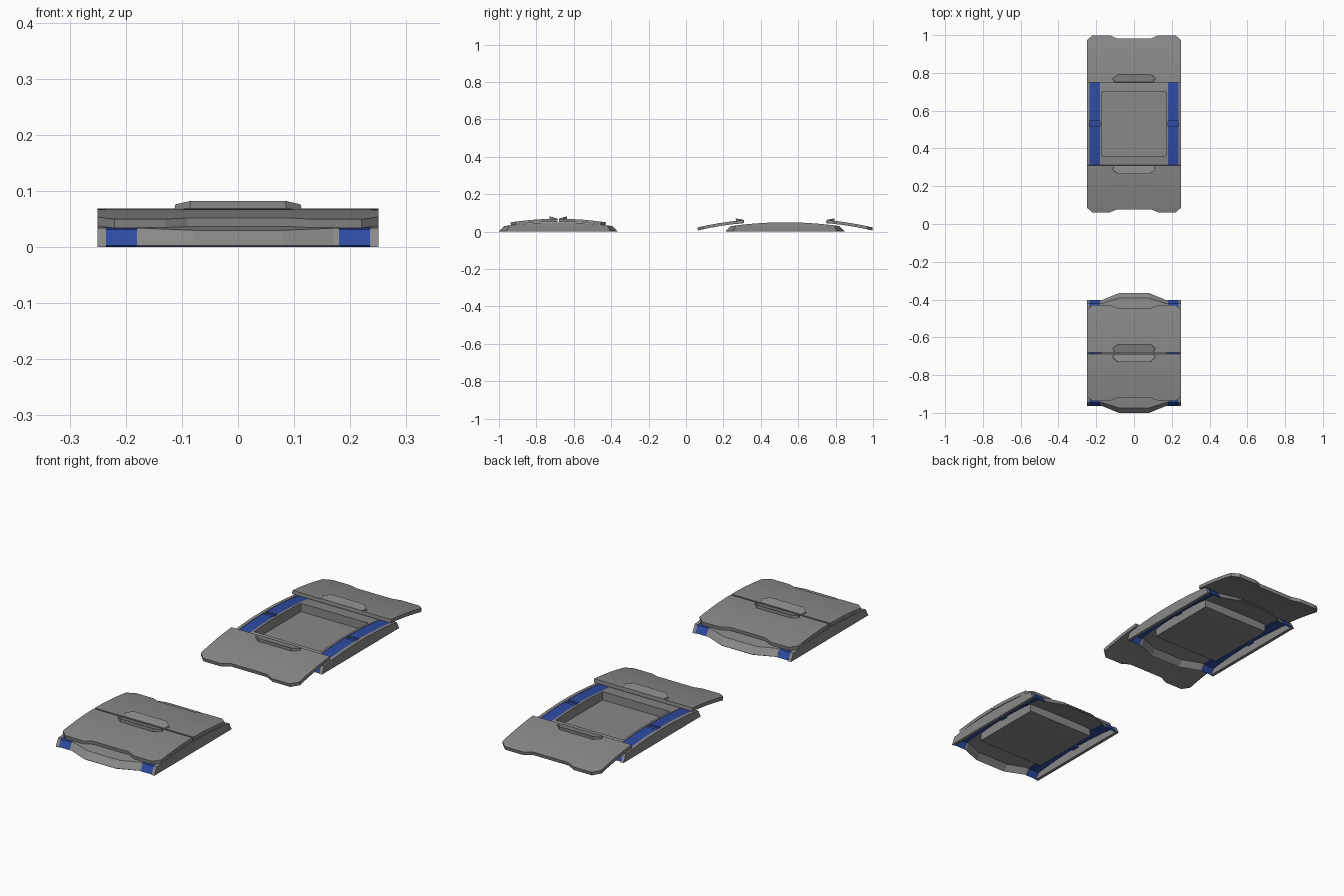
import bpy
import bmesh
import math
from mathutils import Matrix

cube = bpy.data.objects.get("Cube")
if cube:
    bpy.data.objects.remove(cube, do_unlink=True)


def material(name, rgb):
    m = bpy.data.materials.new(name)
    m.use_nodes = True
    m.diffuse_color = (*rgb, 1)
    m.node_tree.nodes["Principled BSDF"].inputs["Base Color"].default_value = (*rgb, 1)
    return m


GRAY = material("metal gray", (0.25, 0.25, 0.25))
BLUE = material("rail blue", (0.028, 0.07, 0.36))


def finish(name, bm, mat, matrix, thickness=0):
    mesh = bpy.data.meshes.new(name)
    bm.to_mesh(mesh)
    bm.free()
    mesh.materials.append(mat)
    ob = bpy.data.objects.new(name, mesh)
    bpy.context.collection.objects.link(ob)
    ob.matrix_world = matrix
    if thickness:
        mod = ob.modifiers.new("thickness", "SOLIDIFY")
        mod.thickness = thickness
        mod.offset = -1
    return ob


def sheet(name, rows, mat, matrix, thickness):
    """Grid of points (x then y rising), thickened downwards."""
    bm = bmesh.new()
    grid = [[bm.verts.new(p) for p in row] for row in rows]
    for a, b in zip(grid, grid[1:]):
        for i in range(len(a) - 1):
            bm.faces.new((a[i], a[i + 1], b[i + 1], b[i]))
    bmesh.ops.remove_doubles(bm, verts=bm.verts, dist=1e-5)
    return finish(name, bm, mat, matrix, thickness)


def prism(name, loop_a, loop_b, mat, matrix):
    """Solid between two matching outlines."""
    bm = bmesh.new()
    a = [bm.verts.new(p) for p in loop_a]
    b = [bm.verts.new(p) for p in loop_b]
    bm.faces.new(a)
    bm.faces.new(b)
    n = len(a)
    for i in range(n):
        bm.faces.new((a[i], a[(i + 1) % n], b[(i + 1) % n], b[i]))
    bmesh.ops.recalc_face_normals(bm, faces=bm.faces)
    return finish(name, bm, mat, matrix)


def arch(y):
    return 0.05 - 0.24 * y * y


def steps(a, b, n):
    return [a + (b - a) * i / n for i in range(n + 1)]


def mirrored(points):
    """Mirror a rising half list of (coordinate, tag) to both signs."""
    return [(-p, t) for p, t in reversed(points)] + points


HOLE = 0.17      # half size of the square tray
FLOOR = 0.005


# Arched deck with sloping bulged ends and a sunken tray
def build_deck(place):
    xs = mirrored([(0.08, True), (HOLE, True), (HOLE, False), (0.18, False)])
    inner = [(y, True) for y in steps(0, HOLE, 4)[1:]]
    outer = [(t, "end") for t in steps(0, 1, 3)] + [(1, "foot")]
    ys = mirrored(inner + outer)
    rows = []
    for v, tag in ys:
        row = []
        for x, in_x in xs:
            bulge = min(1, max(0, (HOLE - abs(x)) / (HOLE - 0.08)))
            crest = 0.262 + 0.028 * bulge
            if tag is True:
                y = v
                z = FLOOR if in_x else arch(y)
            elif tag == "end":
                y = math.copysign(HOLE + (crest - HOLE) * abs(v), v)
                z = arch(y)
            else:
                y = math.copysign(0.28 + 0.037 * bulge, v)
                z = 0.003
            row.append((x, y, z))
        rows.append(row)
    sheet("deck_and_tray", rows, GRAY, place, 0.005)


# Blue rails with a centre notch, and the outer side beams
def build_side(place, side):
    name = "left" if side > 0 else "right"
    half = [(0.014, 0.011), (0.014, 0.002)]
    half += [(y, 0.002) for y in steps(0.014, 0.262, 8)[1:]] + [(0.28, None)]
    x0, x1 = sorted((side * 0.18, side * 0.235))
    rows = []
    for y, drop in mirrored(half):
        z = 0.003 if drop is None else arch(y) - drop
        rows.append([(x0, y, z), (x1, y, z)])
    sheet(name + "_rail", rows, BLUE, place, 0.006)
    profile = [(-0.28, 0)] + [(y, arch(y)) for y in steps(-0.262, 0.262, 16)] + [(0.28, 0)]
    prism(name + "_side_beam",
          [(side * 0.235, y, z) for y, z in profile],
          [(side * 0.25, y, z) for y, z in profile], GRAY, place)


# Curved sliding door with a notched outer edge and a wedge-shaped grip
def build_door(name, place):
    edge = [(0.09, 0.238), (0.13, 0.255), (0.22, 0.255), (0.25, 0.228)]
    rows = []
    for t in steps(0, 1, 8):
        row = []
        for x, end in mirrored(edge):
            y = 0.004 + (end - 0.004) * t
            row.append((x, y, 0.069 - 0.3 * y * y))
        rows.append(row)
    sheet(name, rows, GRAY, place, 0.016)
    half = [(0.105, 0.004), (0.115, 0.025), (0.087, 0.047)]
    plan = half + [(-x, y) for x, y in reversed(half)]
    prism(name + "_grip",
          [(x, y, 0.06) for x, y in plan],
          [(x * 0.97, y, 0.069 + 0.28 * y) for x, y in plan], GRAY, place)


# One closed hatch in front, one open hatch behind
for state, centre in (("closed", -0.683), ("open", 0.53)):
    place = Matrix.Translation((0, centre, 0))
    build_deck(place)
    for side in (-1, 1):
        build_side(place, side)
    slide = Matrix.Identity(4)
    if state == "open":
        slide = Matrix.Translation((0, 0.211, -0.007)) @ Matrix.Rotation(math.radians(-4.5), 4, "X")
    for label, angle in (("back", 0), ("front", math.pi)):
        build_door(f"{state}_{label}_door", place @ Matrix.Rotation(angle, 4, "Z") @ slide)
